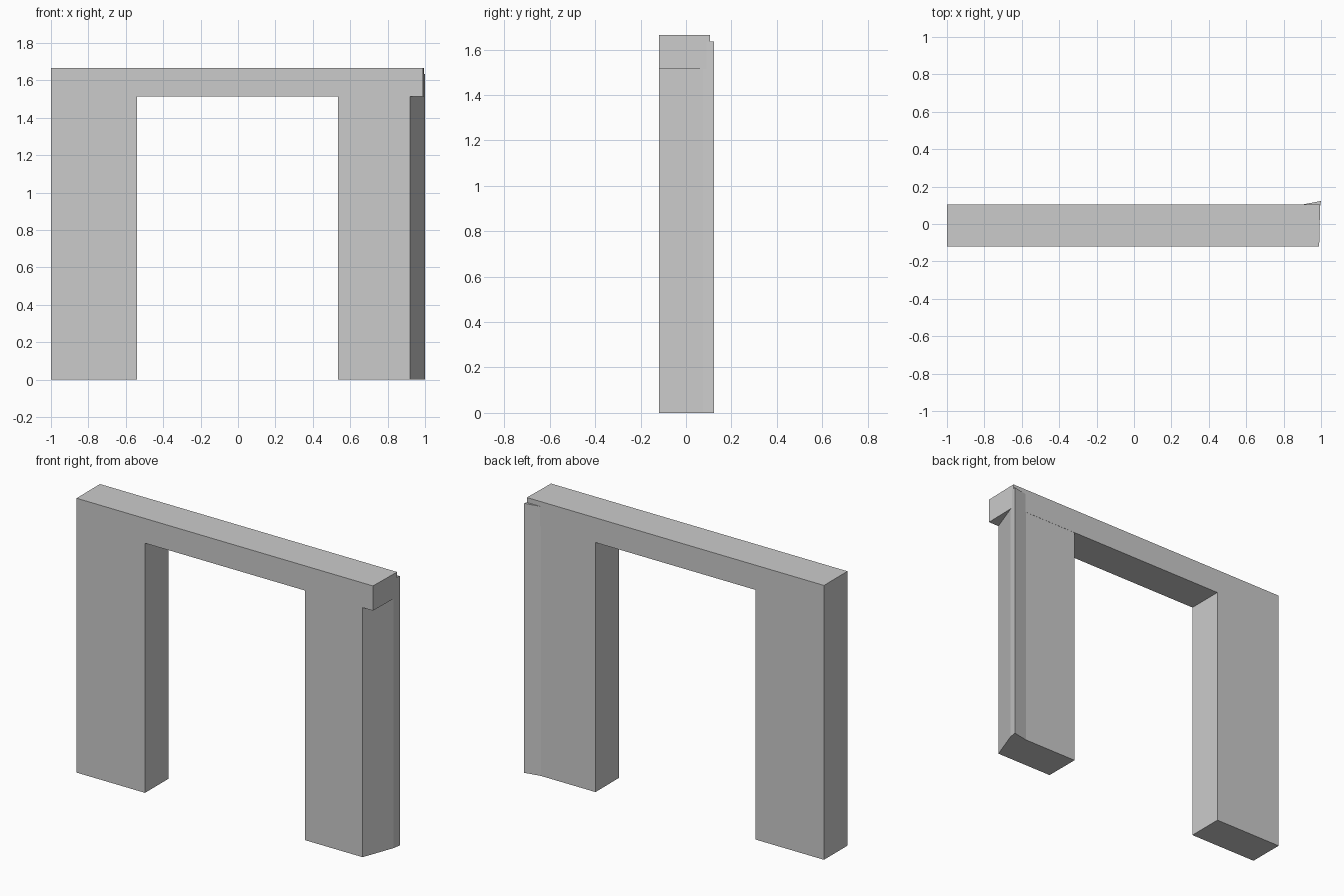
import bpy, bmesh
from mathutils import Vector

if "Cube" in bpy.data.objects:
    bpy.data.objects.remove(bpy.data.objects["Cube"])


def prism(name, profile, offset):
    """Closed solid from a flat 3D profile swept along an offset."""
    bm = bmesh.new()
    face = bm.faces.new([bm.verts.new(p) for p in profile])
    swept = bmesh.ops.extrude_face_region(bm, geom=[face])["geom"]
    moved = [g for g in swept if isinstance(g, bmesh.types.BMVert)]
    bmesh.ops.translate(bm, verts=moved, vec=Vector(offset))
    bmesh.ops.recalc_face_normals(bm, faces=bm.faces[:])
    mesh = bpy.data.meshes.new(name)
    bm.to_mesh(mesh)
    bm.free()
    obj = bpy.data.objects.new(name, mesh)
    bpy.context.collection.objects.link(obj)
    return obj


FRONT, BACK = -0.12, 0.105
SPRING, TOP = 1.515, 1.665

# Left pillar and lintel in one piece
outline = [(-1, 0), (-0.54, 0), (-0.54, SPRING), (0.99, SPRING), (0.99, TOP), (-1, TOP)]
frame = prism("left_pillar_and_lintel", [(x, FRONT, z) for x, z in outline], (0, BACK - FRONT, 0))

# Lintel end is slightly skewed towards the back
for v in frame.data.vertices:
    if v.co.x > 0.9 and v.co.y > 0:
        v.co.x = 0.995

# Right pillar: slanted outer side and a small flare at the back corner
plan = [(0.535, -0.1195), (0.92, -0.1195), (0.992, 0.075), (1.0, 0.123),
        (0.90, 0.104), (0.535, 0.104)]
prism("right_pillar", [(x, y, 0) for x, y in plan], (0, 0, 1.635))
